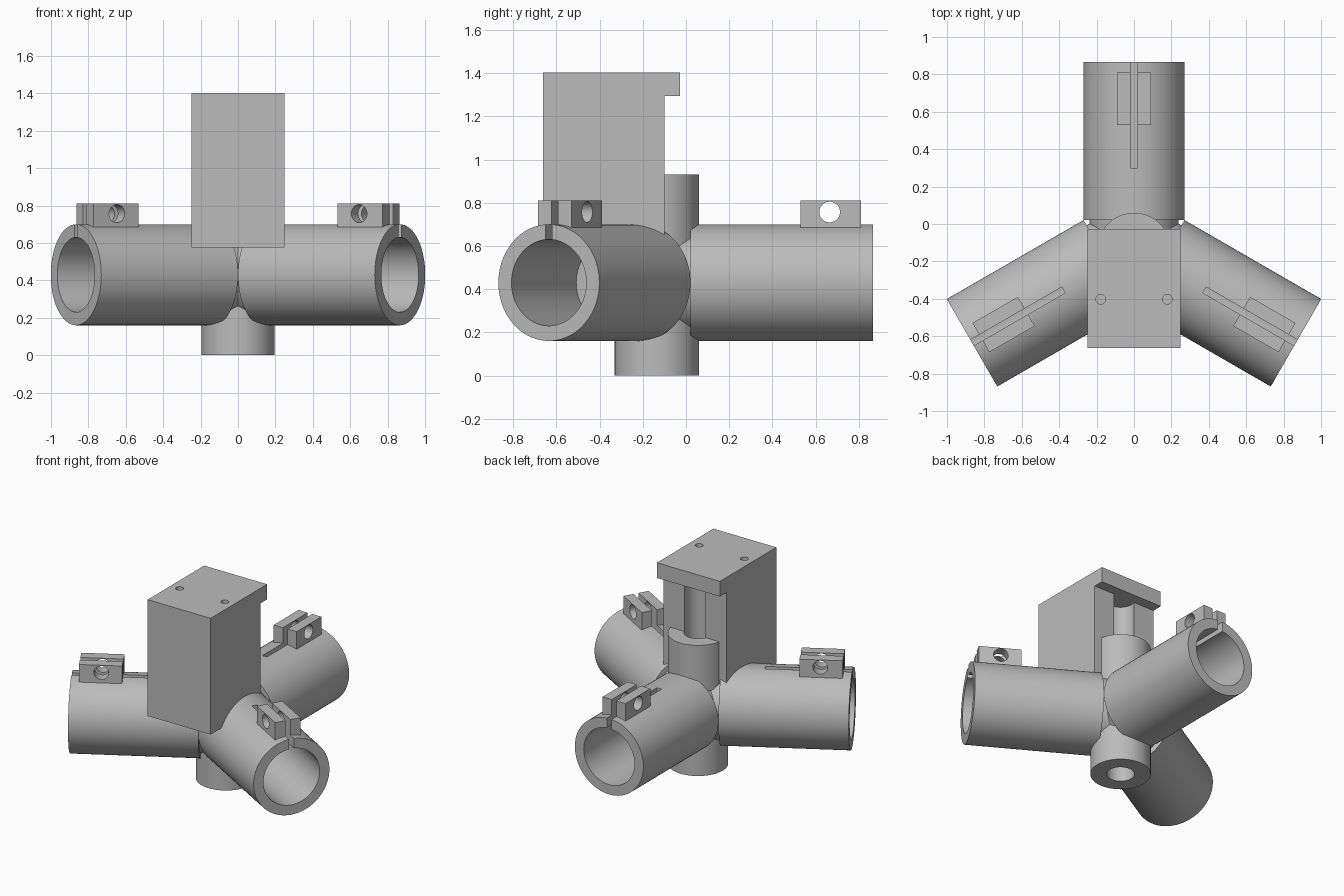
import bpy, bmesh, math
from mathutils import Matrix, Vector

cube = bpy.data.objects.get("Cube")
if cube:
    bpy.data.objects.remove(cube, do_unlink=True)

grey = bpy.data.materials.new("plain_grey")
grey.use_nodes = True
grey.diffuse_color = (0.5, 0.5, 0.5, 1)
grey.node_tree.nodes["Principled BSDF"].inputs["Base Color"].default_value = (0.5, 0.5, 0.5, 1)

AXIS_Z = 0.43        # height of the arm axes
HUB_Y = -0.135       # all parts are modelled around the hub axis
AXES = {"X": Vector((1, 0, 0)), "Y": Vector((0, 1, 0)), "Z": Vector((0, 0, 1))}


def make(name, bm):
    mesh = bpy.data.meshes.new(name)
    bm.to_mesh(mesh)
    bm.free()
    mesh.materials.append(grey)
    obj = bpy.data.objects.new(name, mesh)
    bpy.context.collection.objects.link(obj)
    return obj


def cylinder(name, axis, radius, start, end, centre=(0, 0, 0), sides=72):
    """Cylinder running from start to end along an axis through centre."""
    bm = bmesh.new()
    bmesh.ops.create_cone(bm, cap_ends=True, segments=sides, radius1=radius,
                          radius2=radius, depth=end - start)
    turn = AXES["Z"].rotation_difference(AXES[axis]).to_matrix().to_4x4()
    place = Matrix.Translation(Vector(centre) + AXES[axis] * (start + end) / 2)
    bm.transform(place @ turn)
    return make(name, bm)


def box(name, x, y, z):
    bm = bmesh.new()
    bmesh.ops.create_cube(bm, size=1)
    for v in bm.verts:
        v.co = [lo + (c + 0.5) * (hi - lo) for c, (lo, hi) in zip(v.co, (x, y, z))]
    return make(name, bm)


def prism(name, outline, half_width):
    """Side profile in (y, z) extruded along x."""
    bm = bmesh.new()
    face = bm.faces.new([bm.verts.new((-half_width, y, z)) for y, z in outline])
    ext = bmesh.ops.extrude_face_region(bm, geom=[face])
    moved = [g for g in ext["geom"] if isinstance(g, bmesh.types.BMVert)]
    bmesh.ops.translate(bm, verts=moved, vec=(2 * half_width, 0, 0))
    bmesh.ops.recalc_face_normals(bm, faces=bm.faces)
    return make(name, bm)


def cut(obj, cutters):
    for c in cutters:
        mod = obj.modifiers.new("cut", "BOOLEAN")
        mod.operation = "DIFFERENCE"
        mod.solver = "EXACT"
        mod.object = c
    bpy.context.view_layer.update()
    deps = bpy.context.evaluated_depsgraph_get()
    result = bpy.data.meshes.new_from_object(obj.evaluated_get(deps))
    obj.modifiers.clear()
    obj.data = result


def finish(obj):
    bpy.ops.object.select_all(action="DESELECT")
    obj.select_set(True)
    bpy.context.view_layer.objects.active = obj
    bpy.ops.object.shade_smooth_by_angle(angle=math.radians(30))


axis = (0, 0, AXIS_Z)

# Cutters
hub_hole = cylinder("hub_hole", "Z", 0.09, -0.1, 1.295)
bore = cylinder("bore", "Y", 0.2, 0.4, 1.1, axis)
slot = box("slot", (-0.018, 0.018), (0.435, 1.1), (0.5, 1.0))
bolt_hole = cylinder("bolt_hole", "X", 0.048, -0.2, 0.2, (0, 0.8, 0.757), 40)
screw_holes = [cylinder("screw_hole", "Z", 0.026, 1.2, 1.5, (s * 0.178, -0.267, 0), 32)
               for s in (-1, 1)]

# Vertical hub
hub = cylinder("hub", "Z", 0.195, 0, 0.93)
cut(hub, [hub_hole])

# Mounting block with overhanging lip
block = prism("mounting_block",
              [(-0.527, 0.575), (0.035, 0.575), (0.035, 1.295),
               (0.108, 1.295), (0.108, 1.403), (-0.527, 1.403)], 0.248)
cut(block, [hub_hole] + screw_holes)

# One arm: inner core, split socket tube, clamp lugs
core = cylinder("arm_core", "Y", 0.237, 0, 0.3, axis)
cut(core, [hub_hole])
tube = cylinder("arm_tube", "Y", 0.27, 0.156, 1.0, axis)
cut(tube, [bore, slot])
clamp = box("clamp_lugs", (-0.09, 0.09), (0.665, 0.945), (0.665, 0.81))
cut(clamp, [slot, bolt_hole])

for c in [hub_hole, bore, slot, bolt_hole] + screw_holes:
    bpy.data.objects.remove(c, do_unlink=True)

for part in (hub, block, core, tube, clamp):
    finish(part)
    part.location.y = HUB_Y

# Repeat the arm every third of a turn
for i, side in enumerate(("right", "left"), 1):
    for part in (core, tube, clamp):
        copy = part.copy()
        copy.name = side + "_" + part.name
        copy.rotation_euler.z = i * math.tau / 3
        bpy.context.collection.objects.link(copy)
for part in (core, tube, clamp):
    part.name = "back_" + part.name
